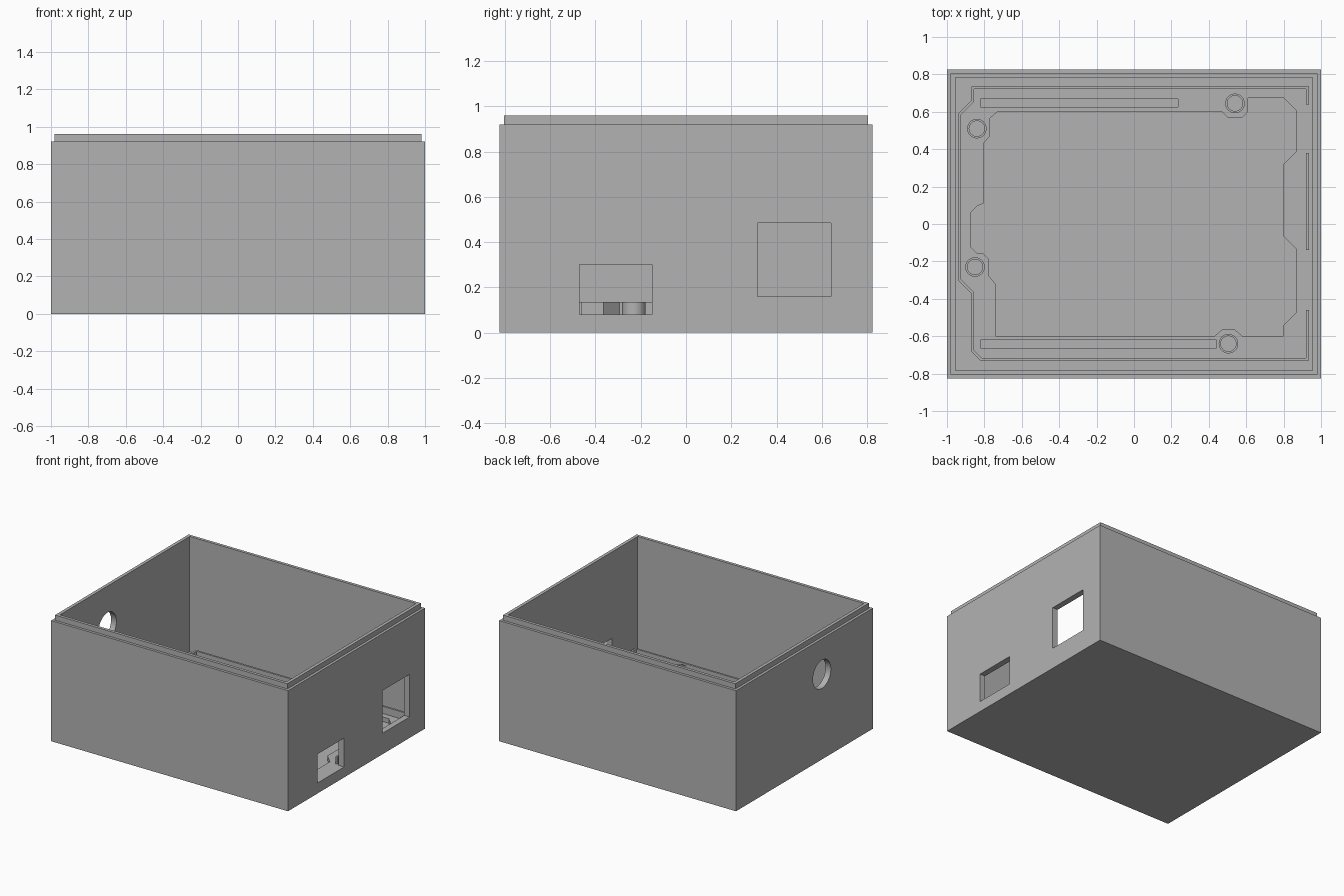
import bpy, bmesh
from mathutils import Matrix

if "Cube" in bpy.data.objects:
    bpy.data.objects.remove(bpy.data.objects["Cube"], do_unlink=True)

grey = bpy.data.materials.new("plain grey")
grey.use_nodes = True
COLOUR = (0.45, 0.45, 0.45, 1)
grey.diffuse_color = COLOUR
grey.node_tree.nodes["Principled BSDF"].inputs["Base Color"].default_value = COLOUR


def finish(name, bm):
    """Turn a bmesh into a grey object."""
    bmesh.ops.recalc_face_normals(bm, faces=bm.faces)
    mesh = bpy.data.meshes.new(name)
    bm.to_mesh(mesh)
    bm.free()
    mesh.materials.append(grey)
    obj = bpy.data.objects.new(name, mesh)
    bpy.context.collection.objects.link(obj)
    return obj


def prism(name, outline, low, high):
    bm = bmesh.new()
    face = bm.faces.new([bm.verts.new((x, y, low)) for x, y in outline])
    new = bmesh.ops.extrude_face_region(bm, geom=[face])["geom"]
    verts = [v for v in new if isinstance(v, bmesh.types.BMVert)]
    bmesh.ops.translate(bm, verts=verts, vec=(0, 0, high - low))
    return finish(name, bm)


def block(name, x0, x1, y0, y1, low, high):
    return prism(name, [(x0, y0), (x1, y0), (x1, y1), (x0, y1)], low, high)


def cylinder(name, centre, radius, depth, axis="Z"):
    bm = bmesh.new()
    turn = Matrix.Rotation(1.5707963, 4, "Y") if axis == "X" else Matrix()
    bmesh.ops.create_cone(bm, cap_ends=True, segments=48, radius1=radius,
                          radius2=radius, depth=depth,
                          matrix=Matrix.Translation(centre) @ turn)
    return finish(name, bm)


def apply_modifiers(obj):
    bpy.context.view_layer.update()
    deps = bpy.context.evaluated_depsgraph_get()
    mesh = bpy.data.meshes.new_from_object(obj.evaluated_get(deps))
    obj.modifiers.clear()
    obj.data = mesh


def combine(obj, other, operation="DIFFERENCE"):
    """Boolean another object into obj, then discard it."""
    other.hide_render = True
    mod = obj.modifiers.new("bool", "BOOLEAN")
    mod.operation = operation
    mod.solver = "EXACT"
    mod.object = other
    apply_modifiers(obj)
    bpy.data.objects.remove(other, do_unlink=True)


def fence(name, path, low, high, thickness):
    """Thin upright wall that follows an open path."""
    bm = bmesh.new()
    pairs = [[bm.verts.new((x, y, z)) for z in (low, high)] for x, y in path]
    for a, b in zip(pairs, pairs[1:]):
        bm.faces.new((a[0], b[0], b[1], a[1]))
    obj = finish(name, bm)
    mod = obj.modifiers.new("thickness", "SOLIDIFY")
    mod.thickness = thickness
    mod.offset = 0
    mod.use_even_offset = True
    apply_modifiers(obj)


FLOOR, RECESS, FENCE_TOP = 0.08, 0.045, 0.135

# Case with its stepped lip, hollowed out
case = block("case", -1, 1, -0.825, 0.825, 0, 0.92)
combine(case, block("lip", -0.98, 0.98, -0.805, 0.805, 0.5, 0.96), "UNION")
combine(case, block("cavity", -0.955, 0.955, -0.782, 0.782, FLOOR, 2))

# Connector openings in the left side, cable hole in the right side
combine(case, block("low_window", 0.9, 1.1, -0.47, -0.15, FLOOR, 0.3))
combine(case, block("high_window", 0.9, 1.1, 0.315, 0.64, 0.16, 0.485))
combine(case, cylinder("cable_hole", (-1, -0.21, 0.65), 0.108, 0.3, "X"))

# Recesses in the floor: clearance under the board and two long slots
clearance = [
    (-0.73, 0.6), (0.47, 0.6), (0.5, 0.57), (0.58, 0.57), (0.61, 0.6),
    (0.61, 0.675), (0.8, 0.675), (0.87, 0.605), (0.87, 0.39), (0.8, 0.32),
    (0.8, -0.065), (0.87, -0.135), (0.87, -0.47), (0.8, -0.54), (0.8, -0.6),
    (0.58, -0.6), (0.54, -0.565), (0.47, -0.565), (0.43, -0.6),
    (-0.74, -0.6), (-0.74, -0.32), (-0.775, -0.28), (-0.775, -0.19),
    (-0.81, -0.155), (-0.84, -0.155), (-0.875, -0.12), (-0.875, 0.06),
    (-0.84, 0.095), (-0.805, 0.11), (-0.805, 0.43), (-0.77, 0.47),
    (-0.77, 0.565)]
combine(case, prism("clearance", clearance, RECESS, 0.3))
combine(case, block("back_slot", -0.82, 0.235, 0.625, 0.668, RECESS, 0.3))
combine(case, block("front_slot", -0.82, 0.44, -0.662, -0.62, RECESS, 0.3))

# Low fence around the board, open behind the connectors
around = [(0.928, 0.64), (0.928, 0.728), (-0.862, 0.728), (-0.862, 0.657),
          (-0.932, 0.587), (-0.932, -0.298), (-0.862, -0.368),
          (-0.862, -0.678), (-0.817, -0.723), (0.928, -0.723), (0.928, -0.46)]
fence("board_fence", around, FLOOR - 0.01, FENCE_TOP, 0.015)
fence("board_fence_middle", [(0.928, 0.38), (0.928, -0.14)],
      FLOOR - 0.01, FENCE_TOP, 0.015)

# Round mounting posts with blind holes
for i, (x, y) in enumerate([(-0.84, 0.51), (0.54, 0.645),
                            (-0.85, -0.23), (0.505, -0.64)]):
    post = cylinder(f"mounting_post_{i + 1}", (x, y, 0.095), 0.052, 0.08)
    combine(post, cylinder("bore", (x, y, 0.145), 0.041, 0.1))

# Smooth the round surfaces, keep the corners sharp
for obj in bpy.context.scene.objects:
    obj.select_set(obj.type == "MESH")
bpy.context.view_layer.objects.active = case
bpy.ops.object.shade_smooth_by_angle()
